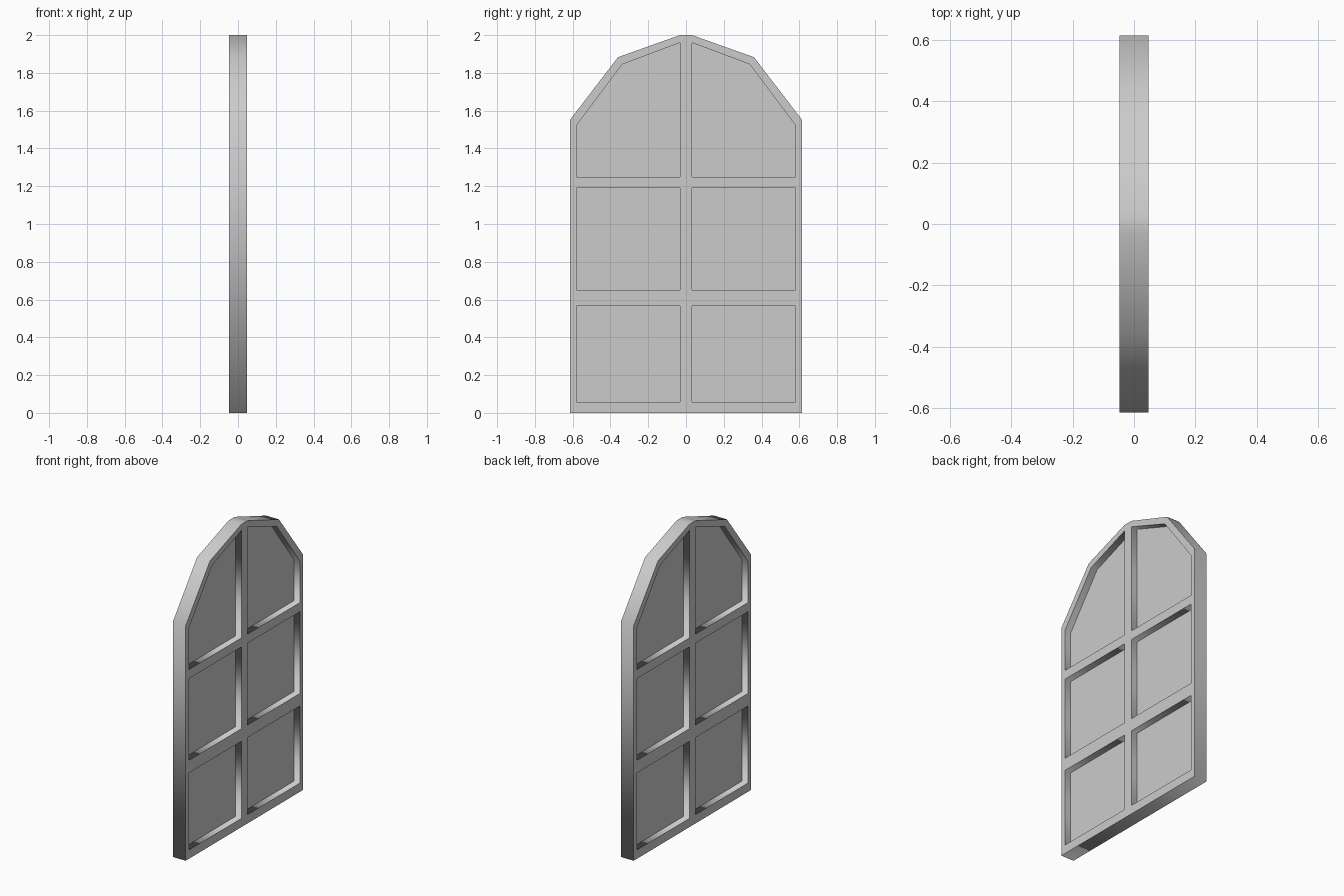
import bpy
from math import radians

if "Cube" in bpy.data.objects:
    bpy.data.objects.remove(bpy.data.objects["Cube"])


def flat_part(name, loops, half_depth):
    """Fill closed (y, z) loops, inner loops become holes, and extrude along x."""
    curve = bpy.data.curves.new(name, 'CURVE')
    curve.dimensions = '2D'
    curve.fill_mode = 'BOTH'
    curve.extrude = half_depth
    for loop in loops:
        s = curve.splines.new('POLY')
        s.points.add(len(loop) - 1)
        for p, (y, z) in zip(s.points, loop):
            p.co = (y, z, 0, 1)
        s.use_cyclic_u = True
    obj = bpy.data.objects.new(name, curve)
    bpy.context.collection.objects.link(obj)
    obj.rotation_euler = (radians(90), 0, radians(90))
    bpy.ops.object.select_all(action='DESELECT')
    obj.select_set(True)
    bpy.context.view_layer.objects.active = obj
    bpy.ops.object.convert(target='MESH')


# Arched outline of the window
half = [(0.613, 0), (0.613, 1.553), (0.36, 1.883), (0.032, 2.0)]
outline = half + [(-y, z) for y, z in reversed(half)]

# Six openings: two rectangular rows and an arched top row
openings = []
for side in (-1, 1):
    inner, outer = 0.031 * side, 0.58 * side
    for low, high in ((0.058, 0.567), (0.65, 1.19)):
        openings.append([(inner, low), (outer, low), (outer, high), (inner, high)])
    openings.append([(inner, 1.25), (outer, 1.25), (outer, 1.522),
                     (0.338 * side, 1.845), (inner, 1.96)])

flat_part("window_frame", [outline] + openings, 0.047)

# Thin panes set in the middle of the frame depth
for i, opening in enumerate(openings):
    flat_part(f"pane_{i + 1}", [opening], 0.002)
